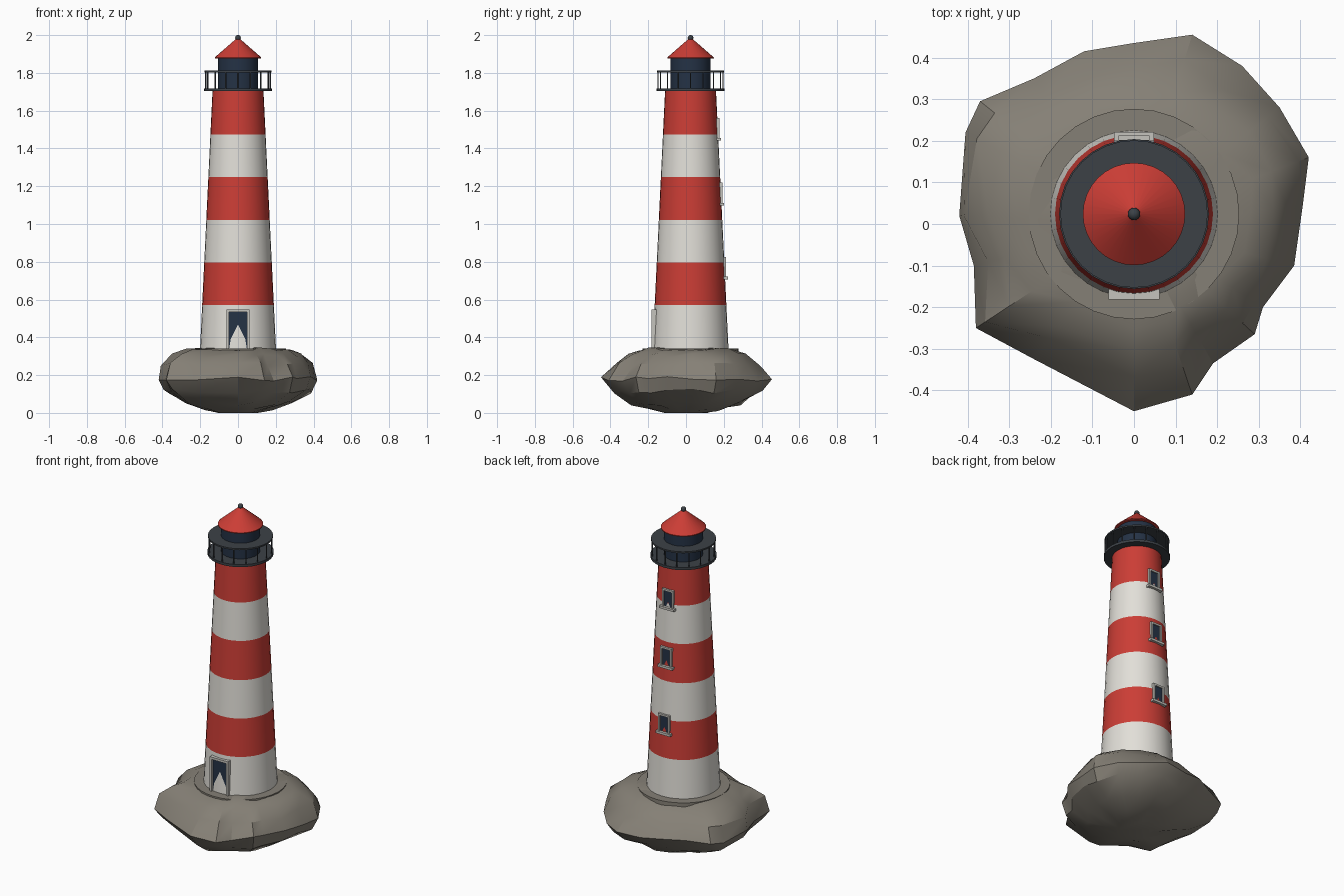
import bpy, bmesh, math, random

if "Cube" in bpy.data.objects:
    bpy.data.objects.remove(bpy.data.objects["Cube"])
random.seed(4)
CY = 0.024  # tower axis sits slightly behind the origin


def mat(name, r, g, b):
    m = bpy.data.materials.new(name)
    m.diffuse_color = (r, g, b, 1)
    m.use_nodes = True
    m.node_tree.nodes["Principled BSDF"].inputs["Base Color"].default_value = m.diffuse_color
    return m


RED = mat("red paint", 0.60, 0.047, 0.036)
WHITE = mat("white paint", 0.76, 0.74, 0.69)
NAVY = mat("navy glass", 0.018, 0.032, 0.06)
IRON = mat("dark iron", 0.045, 0.053, 0.062)
ROCK = mat("rock", 0.235, 0.215, 0.18)
TRIM = mat("pale trim", 0.56, 0.55, 0.51)


def finish(name, bm, mats, angle=35):
    bmesh.ops.recalc_face_normals(bm, faces=bm.faces)
    me = bpy.data.meshes.new(name)
    bm.to_mesh(me)
    bm.free()
    ob = bpy.data.objects.new(name, me)
    bpy.context.collection.objects.link(ob)
    for m in mats:
        me.materials.append(m)
    bpy.ops.object.select_all(action='DESELECT')
    bpy.context.view_layer.objects.active = ob
    ob.select_set(True)
    bpy.ops.object.shade_smooth_by_angle(angle=math.radians(angle))
    return ob


def skin(bm, rings, mat_of=lambda i: 0):
    """Join closed rings of points with quads and cap both ends."""
    vs = [[bm.verts.new(p) for p in r] for r in rings]
    n = len(vs[0])
    for i in range(len(vs) - 1):
        for j in range(n):
            k = (j + 1) % n
            f = bm.faces.new((vs[i][j], vs[i][k], vs[i + 1][k], vs[i + 1][j]))
            f.material_index = mat_of(i)
    bm.faces.new(vs[0])
    bm.faces.new(vs[-1]).material_index = mat_of(len(vs) - 2)


def lathe(name, profile, mats, mat_of=lambda i: 0, n=32):
    bm = bmesh.new()
    skin(bm, [[(r * math.cos(math.tau * j / n), CY + r * math.sin(math.tau * j / n), z)
               for j in range(n)] for r, z in profile], mat_of)
    return finish(name, bm, mats)


def box(name, x0, x1, y0, y1, z0, z1, m):
    bm = bmesh.new()
    skin(bm, [[(x0, y0, z), (x1, y0, z), (x1, y1, z), (x0, y1, z)] for z in (z0, z1)])
    return finish(name, bm, [m])


def tower_r(z):
    return 0.201 - (z - 0.34) * 0.0485


# Rock: a plan outline scaled ring by ring, blunter at the sides than front/back
outline = [(.42, .16), (.35, .28), (.26, .38), (.14, .455), (0, .435), (-.12, .415),
           (-.24, .35), (-.37, .295), (-.405, .22), (-.42, .02), (-.385, -.1),
           (-.38, -.25), (-.24, -.325), (0, -.45), (.14, -.41), (.19, -.335),
           (.29, -.265), (.31, -.2), (.385, -.1), (.405, .04)]
levels = [(.25, .25, .0), (.45, .45, .02), (.68, .66, .05), (.95, .87, .115), (1, 1, .18),
          (.95, .84, .255), (.83, .70, .305), (.68, .55, .335), (.4, .35, .345)]
rings = []
for i, (sx, sy, z) in enumerate(levels):
    ring = []
    for x, y in outline:
        w = y * y / (x * x + y * y)
        s = sx * (1 - w) + sy * w
        dz = 0
        if 0 < i < len(levels) - 1:
            dz = random.uniform(-.012, .012)
            if i != 4:
                s *= random.uniform(.96, 1.03)
        ring.append((x * s, y * s, max(0, z + dz)))
    rings.append(ring)
bm = bmesh.new()
skin(bm, rings)
finish("rock_base", bm, [ROCK], 30)

# Plinth mostly sunk in the rock
lathe("stone_plinth", [(.253, .25), (.253, .342)], [ROCK])

# Tapered tower in six painted bands
bands = [.30, .57, .795, 1.02, 1.25, 1.475, 1.705]
lathe("tower", [(tower_r(z), z) for z in bands], [WHITE, RED], lambda i: i % 2)

# Gallery floor, upper plate and railing posts
lathe("gallery_floor", [(.18, 1.703), (.18, 1.718)], [IRON])
lathe("gallery_top_rail", [(.177, 1.803), (.177, 1.812)], [IRON])
bm = bmesh.new()
for k in range(16):
    a = math.tau * k / 16
    px, py = .172 * math.cos(a), CY + .172 * math.sin(a)
    skin(bm, [[(px + .004 * math.cos(math.tau * j / 6), py + .004 * math.sin(math.tau * j / 6), z)
               for j in range(6)] for z in (1.715, 1.806)])
finish("railing_posts", bm, [IRON])

# Lantern room, roof and finial
lathe("lantern_room", [(.106, 1.71), (.106, 1.885)], [NAVY])
lathe("roof", [(.123, 1.877), (.123, 1.882), (.006, 1.984)], [RED])
bm = bmesh.new()
bmesh.ops.create_uvsphere(bm, u_segments=16, v_segments=10, radius=.015)
bmesh.ops.translate(bm, verts=bm.verts, vec=(0, CY, 1.985))
finish("finial_ball", bm, [IRON])


def frame(name, side, y_out, depth, hw, bar, z0, z1):
    """Two jambs and a lintel on the front (-1) or back (+1) of the tower."""
    ya, yb = sorted((y_out, y_out - side * depth))
    for tag, s in (("left", -1), ("right", 1)):
        xa, xb = sorted((s * hw, s * (hw - bar)))
        box(f"{name}_{tag}_jamb", xa, xb, ya, yb, z0, z1, TRIM)
    box(f"{name}_lintel", bar - hw, hw - bar, ya, yb, z1 - bar, z1, TRIM)


# Door on the front: flat panel against the curved wall
frame("door", -1, -.182, .03, .061, .014, .335, .547)
box("door_panel", -.047, .047, -.1708, -.1625, .335, .535, NAVY)

# Three windows up the back
for k, (z0, z1) in enumerate([(.715, .825), (1.105, 1.22), (1.45, 1.56)]):
    wall = CY + tower_r((z0 + z1) / 2)
    nm = f"window_{k + 1}"
    frame(nm, 1, wall + .008, .022, .037, .011, z0, z1)
    box(nm + "_pane", -.027, .027, wall - .006, wall + .001, z0, z1 - .01, NAVY)
    box(nm + "_sill", -.048, .048, wall - .012, wall + .017, z0 - .008, z0 + .006, TRIM)
